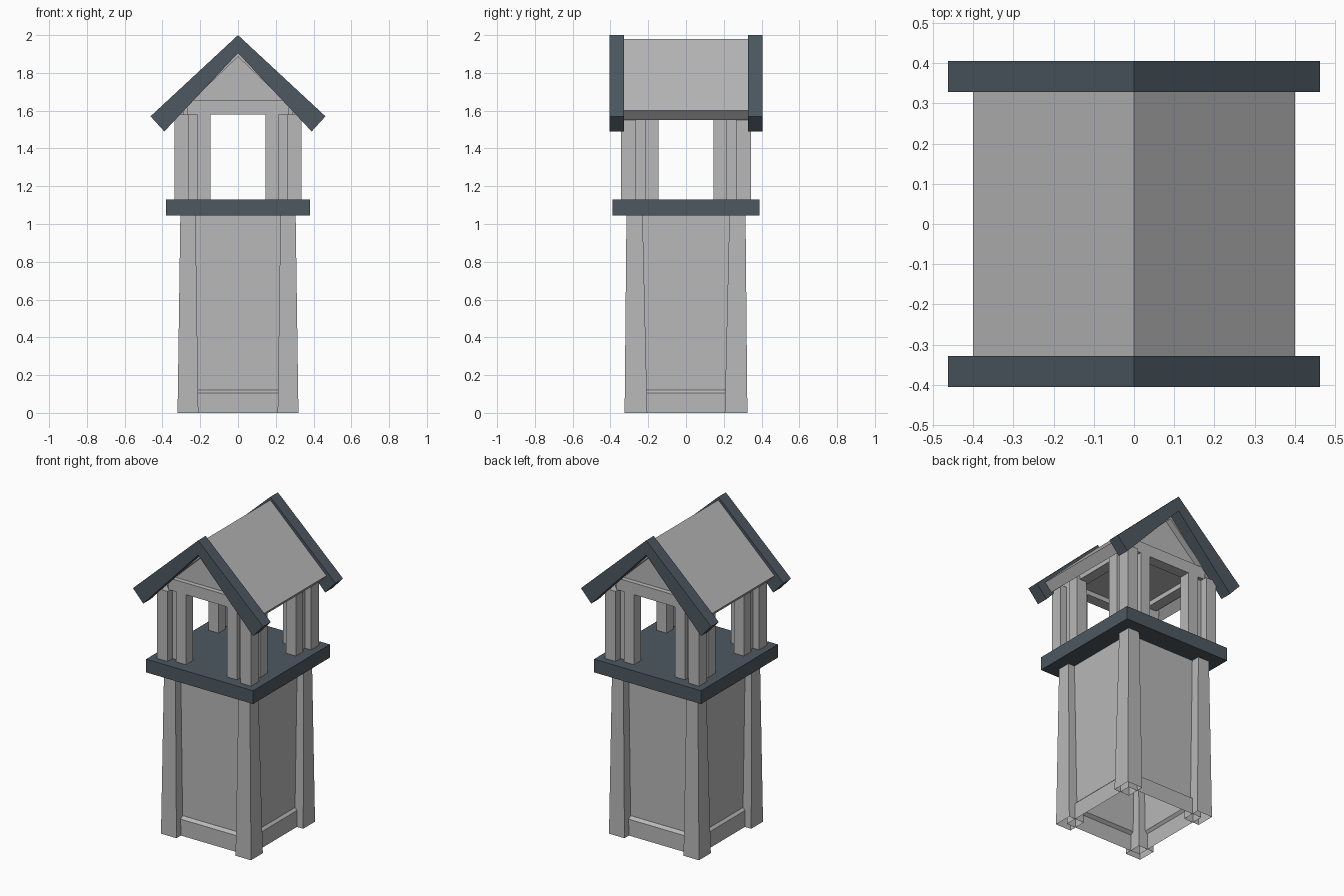
import bpy, bmesh
from mathutils import Vector

if "Cube" in bpy.data.objects:
    bpy.data.objects.remove(bpy.data.objects["Cube"], do_unlink=True)


def material(name, rgb):
    m = bpy.data.materials.new(name)
    m.use_nodes = True
    col = (*rgb, 1)
    m.diffuse_color = col
    bsdf = m.node_tree.nodes["Principled BSDF"]
    bsdf.inputs["Base Color"].default_value = col
    bsdf.inputs["Roughness"].default_value = 0.9
    return m


STONE = material("pale stone", (0.48, 0.48, 0.48))
SLATE = material("dark slate", (0.075, 0.098, 0.12))


def finish(name, bm, mat, mirror=(False, False)):
    bmesh.ops.recalc_face_normals(bm, faces=bm.faces)
    mesh = bpy.data.meshes.new(name)
    bm.to_mesh(mesh)
    bm.free()
    mesh.materials.append(mat)
    ob = bpy.data.objects.new(name, mesh)
    bpy.context.scene.collection.objects.link(ob)
    if any(mirror):
        mod = ob.modifiers.new("Mirror", "MIRROR")
        mod.use_axis = (*mirror, False)
        mod.use_mirror_merge = False
    return ob


def loft(name, rings, mat, mirror=(False, False), open_bottom=False):
    """Stack rectangles (x0, x1, y0, y1, z) and join them with side walls."""
    bm = bmesh.new()
    loops = [[bm.verts.new(c) for c in ((x0, y0, z), (x1, y0, z), (x1, y1, z), (x0, y1, z))]
             for x0, x1, y0, y1, z in rings]
    for low, high in zip(loops, loops[1:]):
        for i in range(4):
            j = (i + 1) % 4
            bm.faces.new((low[i], low[j], high[j], high[i]))
    bm.faces.new(loops[-1])
    if not open_bottom:
        bm.faces.new(loops[0])
    return finish(name, bm, mat, mirror)


def box(name, x, y, z, mat, mirror=(False, False)):
    return loft(name, [(*x, *y, z[0]), (*x, *y, z[1])], mat, mirror)


def prism(name, points, y0, y1, mat, mirror=(False, False)):
    """Extrude an x-z outline along y."""
    bm = bmesh.new()
    face = bm.faces.new([bm.verts.new((x, y0, z)) for x, z in points])
    out = bmesh.ops.extrude_face_region(bm, geom=[face])
    moved = [v for v in out["geom"] if isinstance(v, bmesh.types.BMVert)]
    bmesh.ops.translate(bm, verts=moved, vec=Vector((0, y1 - y0, 0)))
    return finish(name, bm, mat, mirror)


BOTH = (True, True)

# Tower: open-bottomed shell with a chamfered skirt and tapered corner posts
loft("tower_walls",
     [(-x, x, -y, y, z) for x, y, z in ((0.275, 0.28, 0), (0.275, 0.28, 0.105),
                                        (0.26, 0.26, 0.12), (0.26, 0.26, 1.06))],
     STONE, open_bottom=True)
loft("tower_corner_post", [(0.21, 0.32, 0.205, 0.325, 0), (0.225, 0.305, 0.23, 0.315, 1.06)],
     STONE, BOTH, open_bottom=True)

# Platform
box("platform", (-0.38, 0.38), (-0.39, 0.39), (1.045, 1.13), SLATE)

# Belfry piers: corner post, two inner posts and the webs joining them
box("belfry_corner_post", (0.26, 0.335), (0.265, 0.345), (1.12, 1.58), STONE, BOTH)
box("belfry_front_post", (0.145, 0.217), (0.25, 0.32), (1.12, 1.6), STONE, BOTH)
box("belfry_side_post", (0.24, 0.31), (0.145, 0.217), (1.12, 1.6), STONE, BOTH)
box("belfry_front_web", (0.21, 0.29), (0.26, 0.295), (1.12, 1.59), STONE, BOTH)
box("belfry_side_web", (0.255, 0.29), (0.21, 0.29), (1.12, 1.59), STONE, BOTH)

# Beams, ceiling and gables
box("gable_beam", (-0.27, 0.27), (0.25, 0.32), (1.58, 1.655), STONE, (False, True))
box("side_beam", (0.22, 0.29), (-0.3, 0.3), (1.58, 1.63), STONE, (True, False))
box("ceiling", (-0.25, 0.25), (-0.27, 0.27), (1.61, 1.63), STONE)
prism("gable_wall", [(-0.27, 1.64), (0.27, 1.64), (0, 1.9)], 0.26, 0.29, STONE, (False, True))


# Roof and barge boards share a chevron outline with square-cut ends
def chevron(ridge, under, eave, foot):
    return [(0, ridge), eave, foot, (0, under), (-foot[0], foot[1]), (-eave[0], eave[1])]


prism("roof", chevron(1.98, 1.885, (0.40, 1.6), (0.353, 1.55)), -0.33, 0.33, STONE)
prism("barge_boards", chevron(2.0, 1.905, (0.463, 1.57), (0.39, 1.49)), 0.328, 0.405, SLATE,
      (False, True))
